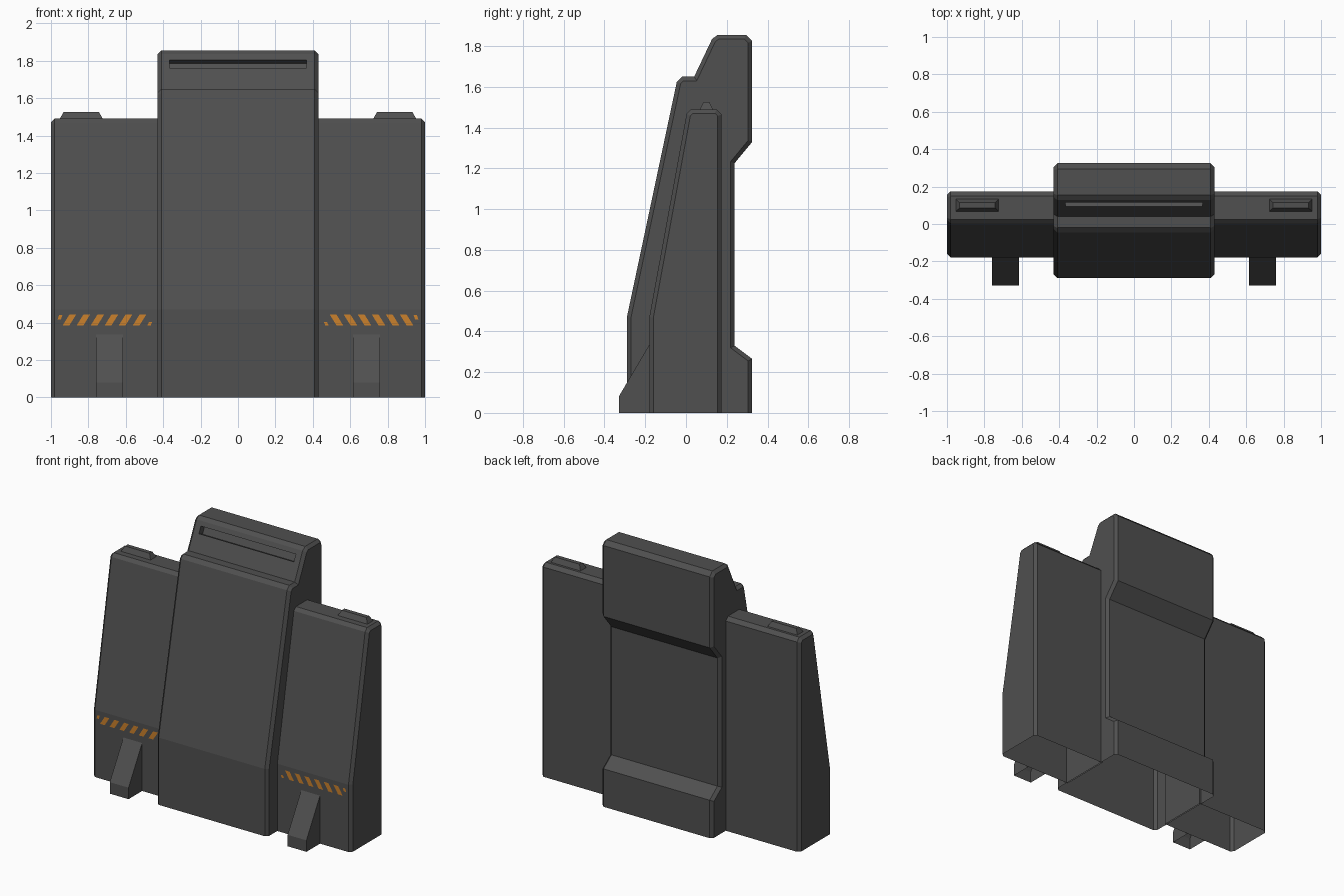
import bpy, bmesh
from mathutils import Vector

cube = bpy.data.objects.get("Cube")
if cube:
    bpy.data.objects.remove(cube, do_unlink=True)


def material(name, color):
    mat = bpy.data.materials.new(name)
    mat.use_nodes = True
    mat.diffuse_color = color
    mat.node_tree.nodes["Principled BSDF"].inputs["Base Color"].default_value = color
    return mat


GREY = material("dark grey", (0.08, 0.08, 0.08, 1))
ORANGE = material("warning orange", (0.6, 0.22, 0.025, 1))


def finish(bm, name, mat):
    mesh = bpy.data.meshes.new(name)
    bm.to_mesh(mesh)
    bm.free()
    mesh.materials.append(mat)
    obj = bpy.data.objects.new(name, mesh)
    bpy.context.collection.objects.link(obj)
    return obj


def slab(profile, x0, x1, bevel_ends=(), bevel=0.02):
    """Extrude a (y, z) profile along x, chamfer the chosen ends, open the bottom."""
    bm = bmesh.new()
    face = bm.faces.new([bm.verts.new((x0, y, z)) for y, z in profile])
    ext = bmesh.ops.extrude_face_region(bm, geom=[face], use_keep_orig=True)
    moved = [v for v in ext["geom"] if isinstance(v, bmesh.types.BMVert)]
    bmesh.ops.translate(bm, verts=moved, vec=(x1 - x0, 0, 0))
    bmesh.ops.recalc_face_normals(bm, faces=bm.faces)
    rim = [e for e in bm.edges
           if any(all(abs(v.co.x - x) < 1e-4 for v in e.verts) for x in bevel_ends)
           and max(v.co.z for v in e.verts) > 1e-4]
    if rim:
        bmesh.ops.bevel(bm, geom=rim, offset=bevel, segments=1, affect='EDGES',
                        clamp_overlap=False)
    floor = [f for f in bm.faces if all(abs(v.co.z) < 1e-4 for v in f.verts)]
    bmesh.ops.delete(bm, geom=floor, context='FACES')
    return bm


# Central tower with a recessed slot in its upper slope
tower = slab([(-0.29, 0), (-0.29, 0.47), (-0.045, 1.625), (-0.02, 1.65), (0.04, 1.65),
              (0.128, 1.835), (0.155, 1.855), (0.295, 1.855), (0.325, 1.825),
              (0.325, 1.33), (0.238, 1.225), (0.238, 0.33), (0.325, 0.265), (0.325, 0)],
             -0.43, 0.43, (-0.43, 0.43))
slope = max((f for f in tower.faces if f.normal.y < -0.8 and abs(f.normal.x) < 0.1
             and f.calc_center_median().z > 1.68), key=lambda f: f.calc_area())
low = min((v.co.copy() for v in slope.verts), key=lambda c: c.z)
high = max((v.co.copy() for v in slope.verts), key=lambda c: c.z)
bmesh.ops.inset_individual(tower, faces=[slope], thickness=0.05)
mid = slope.calc_center_median()
for v in slope.verts:
    z = 1.805 if v.co.z > mid.z else 1.76
    t = (z - low.z) / (high.z - low.z)
    v.co = Vector((0.367 if v.co.x > 0 else -0.367, low.y + t * (high.y - low.y), z))
inward = slope.normal * -0.045
ext = bmesh.ops.extrude_discrete_faces(tower, faces=[slope])["faces"][0]
bmesh.ops.translate(tower, verts=ext.verts, vec=inward)
finish(tower, "central_tower", GREY)

WING = [(-0.18, 0), (-0.18, 0.47), (0.003, 1.468), (0.025, 1.49),
        (0.15, 1.49), (0.175, 1.465), (0.175, 0)]
FOOT = [(-0.33, 0), (-0.33, 0.08), (-0.18, 0.335), (-0.18, 0)]

for side, s in (("left", 1), ("right", -1)):
    # Side wing and front foot
    finish(slab(WING, s * 0.42, s * 1.0, (s * 1.0,)), side + "_wing", GREY)
    finish(slab(FOOT, s * 0.615, s * 0.76), side + "_foot", GREY)

    # Tapered lug on top of the wing
    bm = bmesh.new()
    bmesh.ops.create_cube(bm, size=1)
    for v in bm.verts:
        top = v.co.z > 0
        v.co = Vector((s * 0.838 + v.co.x * (0.19 if top else 0.235),
                       0.1 + v.co.y * (0.03 if top else 0.07),
                       1.525 if top else 1.485))
    finish(bm, side + "_top_lug", GREY)

    # Slanted warning stripes, with a clipped remnant at each end
    bm = bmesh.new()

    def plate(x, z, half_width, half_height, lean):
        pts = [(x - half_width + lean, z - half_height), (x + half_width + lean, z - half_height),
               (x + half_width - lean, z + half_height), (x - half_width - lean, z + half_height)]
        f = bm.faces.new([bm.verts.new((s * px, -0.184, pz)) for px, pz in pts])
        f.normal_update()
        if f.normal.y > 0:
            f.normal_flip()

    for i in range(6):
        plate(0.527 + 0.075 * i, 0.413, 0.018, 0.029, 0.018)
    plate(0.952, 0.428, 0.009, 0.012, 0.004)
    plate(0.472, 0.393, 0.009, 0.009, 0.004)
    finish(bm, side + "_warning_stripes", ORANGE)
